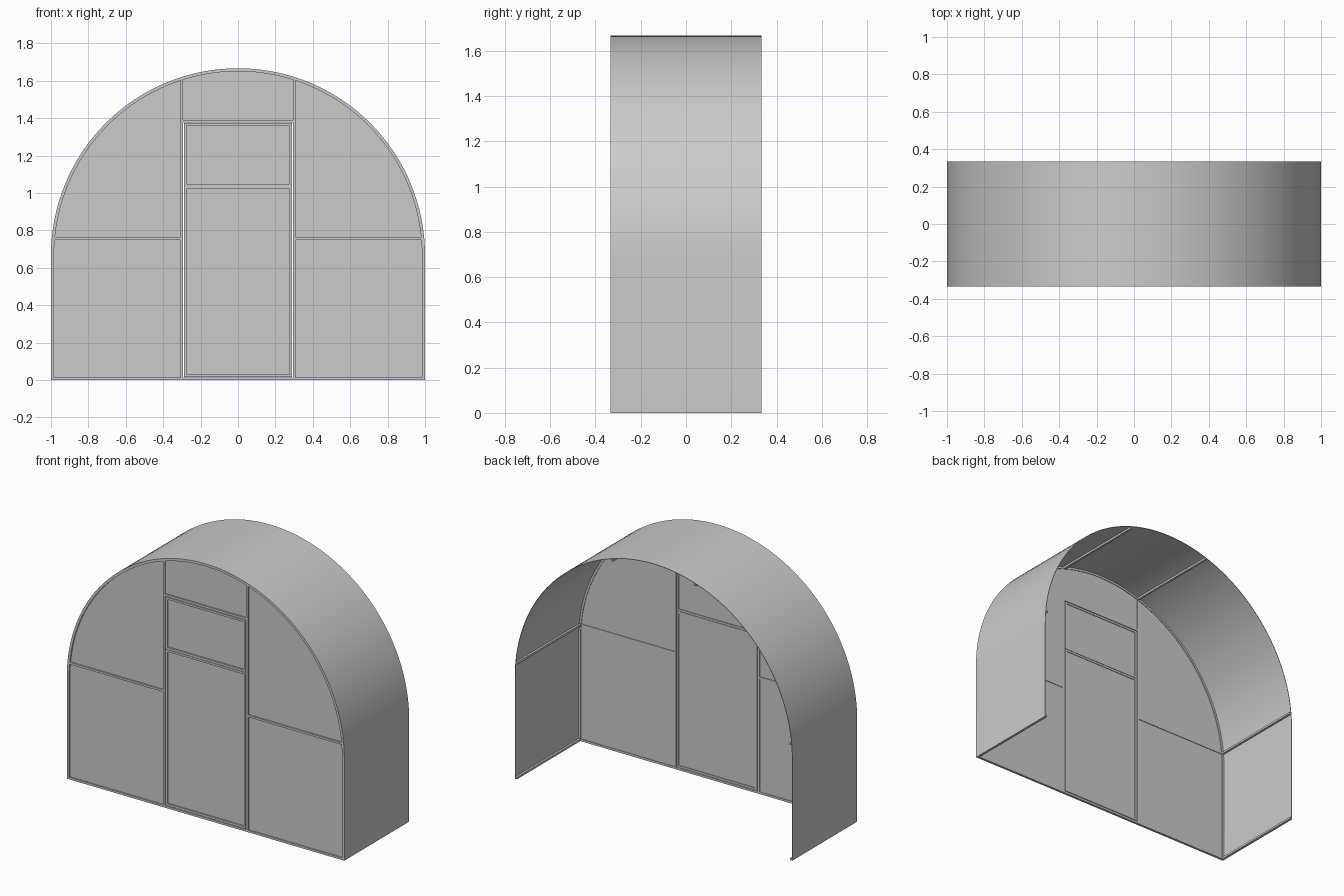
import bpy, bmesh, math

if "Cube" in bpy.data.objects:
    bpy.data.objects.remove(bpy.data.objects["Cube"])

R, ZC = 1.0, 0.667          # arch radius and spring height
YF, YB = -0.334, 0.334      # front and back edges
T = 0.0135                  # bar thickness
SKIN = 0.003                # sheet thickness
POST = 0.30                 # door post position
RAIL = 0.757                # side rail height
FY0, FY1 = YF, YF + 0.016   # front frame depth
SHEET_Y = YF + 0.009        # front sheet position
RI = R - SKIN               # inside of the cover
SEG = 64


def finish(name, bm, smooth=False):
    bmesh.ops.recalc_face_normals(bm, faces=bm.faces)
    me = bpy.data.meshes.new(name)
    bm.to_mesh(me)
    bm.free()
    if smooth:
        me.shade_smooth()
        me.set_sharp_from_angle(angle=math.radians(30))
    ob = bpy.data.objects.new(name, me)
    bpy.context.collection.objects.link(ob)
    return ob


def box(name, x0, x1, y0, y1, z0, z1):
    bm = bmesh.new()
    bmesh.ops.create_cube(bm, size=1)
    for v in bm.verts:
        v.co = ((x0 + x1) / 2 + v.co.x * (x1 - x0),
                (y0 + y1) / 2 + v.co.y * (y1 - y0),
                (z0 + z1) / 2 + v.co.z * (z1 - z0))
    return finish(name, bm)


def outline(r):
    arc = [(r * math.cos(math.pi * i / SEG), ZC + r * math.sin(math.pi * i / SEG))
           for i in range(SEG + 1)]
    return [(r, 0)] + arc + [(-r, 0)]


def arch(name, r_out, r_in, y0, y1):
    bm = bmesh.new()
    rings = []
    for (xo, zo), (xi, zi) in zip(outline(r_out), outline(r_in)):
        rings.append([bm.verts.new(p) for p in
                      ((xo, y0, zo), (xo, y1, zo), (xi, y1, zi), (xi, y0, zi))])
    for a, b in zip(rings, rings[1:]):
        for k in range(4):
            bm.faces.new((a[k], a[(k + 1) % 4], b[(k + 1) % 4], b[k]))
    bm.faces.new(rings[0])
    bm.faces.new(rings[-1])
    return finish(name, bm, True)


def arch_z(x, r=RI):
    return ZC + math.sqrt(max(r * r - x * x, 0))


def sheet(name, x0, x1, z0, z1=None):
    # flat sheet, with its top following the arch when z1 is not given
    n = 32
    if z1 is None:
        xs = [x0 + (x1 - x0) * (1 - math.cos(math.pi * i / n)) / 2 for i in range(n + 1)]
        top = [(x, arch_z(x)) for x in xs]
    else:
        top = [(x0, z1), (x1, z1)]
    pts = [(x1, z0), (x0, z0)] + top
    bm = bmesh.new()
    f = bm.faces.new([bm.verts.new((x, SHEET_Y, z)) for x, z in pts])
    ext = bmesh.ops.extrude_face_region(bm, geom=[f])
    for v in ext["geom"]:
        if isinstance(v, bmesh.types.BMVert):
            v.co.y += SKIN
    return finish(name, bm)


# curved cover and front arch
arch("cover", R, RI, YF, YB)
arch("front_arch", RI, RI - T, FY0, FY1)

# front wall bars
box("ground_bar", -RI, RI, FY0, FY1, 0, T)
for s, side in ((-1, "left"), (1, "right")):
    def span(a, b):
        return sorted((s * a, s * b))
    inner, outer = POST - T / 2, POST + T / 2
    box(side + "_door_post", *span(inner, outer), FY0, FY1, 0, arch_z(outer))
    box(side + "_wall_rail", *span(outer, RI - T), FY0, FY1, RAIL - T / 2, RAIL + T / 2)
    sheet(side + "_wall_sheet", *span(POST, RI), 0)
    # lengthwise bars under the cover
    for name, z in (("_base_bar", T / 2), ("_side_bar", RAIL)):
        w = math.sqrt(RI ** 2 - max(z + T / 2 - ZC, 0) ** 2)
        box(side + name, *span(w - T, w), FY1, YB, z - T / 2, z + T / 2)
    z = arch_z(outer)
    box(side + "_roof_bar", *span(inner, outer), FY1, YB, z - T, z)

# header over the door
IN = POST - T / 2
TOP, MID = 1.385, 1.035
box("door_header", -IN, IN, FY0, FY1, TOP - T / 2, TOP + T / 2)
sheet("top_sheet", -POST, POST, TOP)


# door leaf and vent leaf, each a framed sheet
def leaf(name, z0, z1):
    w = IN - 0.004
    for s, side in ((-1, "_left_stile"), (1, "_right_stile")):
        box(name + side, *sorted((s * w, s * (w - T))), FY0, FY1, z0, z1)
    box(name + "_bottom_rail", -w + T, w - T, FY0, FY1, z0, z0 + T)
    box(name + "_top_rail", -w + T, w - T, FY0, FY1, z1 - T, z1)
    sheet(name + "_sheet", -w, w, z0, z1)


leaf("door", T + 0.004, MID - 0.001)
leaf("vent", MID + 0.001, TOP - T / 2 - 0.004)
